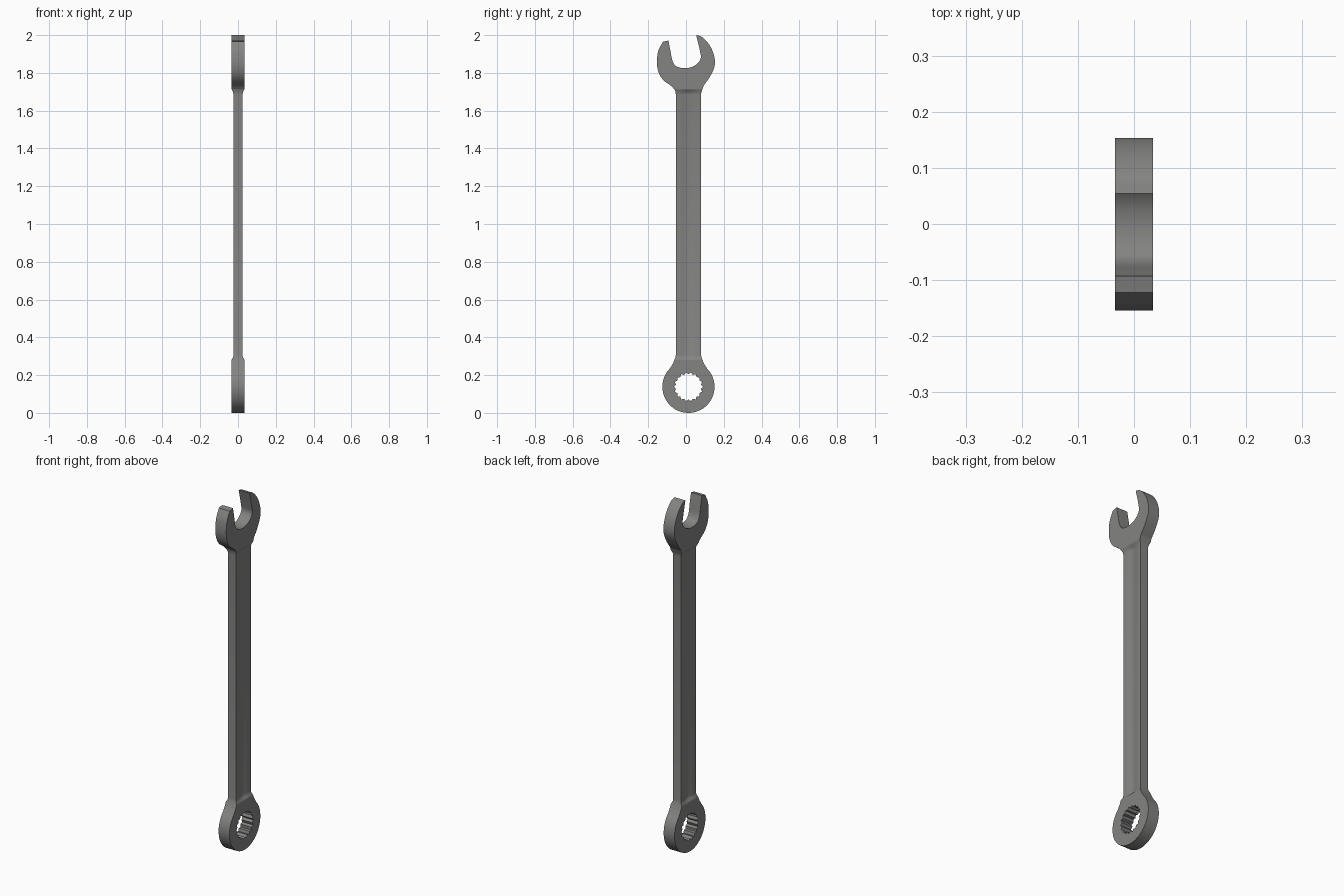
import bpy, bmesh, math
from mathutils import Vector, Matrix

if "Cube" in bpy.data.objects:
    bpy.data.objects.remove(bpy.data.objects["Cube"])

steel = bpy.data.materials.new("grey steel")
steel.use_nodes = True
GREY = (0.23, 0.23, 0.225, 1)
steel.diffuse_color = GREY
steel.node_tree.nodes["Principled BSDF"].inputs["Base Color"].default_value = GREY

MID = 0.013      # y of the handle's centre line
HEAD = 0.034     # half thickness of both heads


def smooth_path(points, steps=6):
    """Smooth open curve through the given points."""
    p = [Vector(q) for q in points]
    p = [2 * p[0] - p[1]] + p + [2 * p[-1] - p[-2]]
    out = []
    for a, b, c, d in zip(p, p[1:], p[2:], p[3:]):
        for i in range(steps):
            t = i / steps
            out.append(0.5 * (2 * b + (c - a) * t + (2 * a - 5 * b + 4 * c - d) * t * t
                              + (3 * b - a - 3 * c + d) * t ** 3))
    return out + [p[-2]]


def finish(name, mesh, angle=35):
    mesh.materials.clear()
    mesh.materials.append(steel)
    obj = bpy.data.objects.new(name, mesh)
    bpy.context.collection.objects.link(obj)
    bpy.ops.object.select_all(action='DESELECT')
    obj.select_set(True)
    bpy.context.view_layer.objects.active = obj
    bpy.ops.object.shade_smooth_by_angle(angle=math.radians(angle))
    return obj


def plate(name, outlines):
    """Thick plate from (y, z) outlines; later outlines are holes."""
    curve = bpy.data.curves.new(name + " outline", 'CURVE')
    curve.dimensions = '2D'
    curve.fill_mode = 'BOTH'
    curve.extrude = HEAD
    for pts in outlines:
        spline = curve.splines.new('POLY')
        spline.points.add(len(pts) - 1)
        for point, (y, z) in zip(spline.points, pts):
            point.co = (y, z, 0, 1)
        spline.use_cyclic_u = True
    temp = bpy.data.objects.new(name + " temp", curve)
    bpy.context.collection.objects.link(temp)
    bpy.context.view_layer.update()
    mesh = bpy.data.meshes.new_from_object(temp.evaluated_get(bpy.context.evaluated_depsgraph_get()))
    bpy.data.objects.remove(temp)
    bpy.data.curves.remove(curve)
    mesh.transform(Matrix(((0, 0, 1, 0), (1, 0, 0, 0), (0, 1, 0, 0), (0, 0, 0, 1))))
    bm = bmesh.new()
    bm.from_mesh(mesh)
    bmesh.ops.remove_doubles(bm, verts=bm.verts, dist=0.0001)
    bmesh.ops.recalc_face_normals(bm, faces=bm.faces)
    bm.to_mesh(mesh)
    bm.free()
    return finish(name, mesh)


# Open jaw: outer left, inner throat, outer right
left = smooth_path([(-0.064, 1.715), (-0.08, 1.732), (-0.118, 1.76), (-0.143, 1.797),
                    (-0.154, 1.85), (-0.147, 1.915), (-0.122, 1.965)])
throat = smooth_path([(-0.093, 1.971), (-0.083, 1.92), (-0.071, 1.862), (-0.048, 1.833),
                      (0, 1.825), (0.045, 1.838), (0.077, 1.873), (0.073, 1.92), (0.054, 2.0)])
right = smooth_path([(0.054, 2.0), (0.088, 1.988), (0.127, 1.943), (0.15, 1.885),
                     (0.15, 1.83), (0.122, 1.772), (0.093, 1.732), (0.085, 1.715)])
plate("open_jaw", [left + throat + right[1:]])

# Ring head with toothed hole
CZ = 0.138
ring = [(MID + 0.138 * math.cos(a), CZ + 0.138 * math.sin(a))
        for a in (math.radians(135 + 270 * i / 54) for i in range(55))]
neck = smooth_path([(0.098, CZ + 0.098), (0.083, 0.26), (0.074, 0.28)], 4)[1:]
ring += [(MID + w, z) for w, z in neck] + [(MID - w, z) for w, z in reversed(neck)]
TEETH = 18
hole = []
for i in range(TEETH * 2):
    a = math.pi * i / TEETH
    r = 0.067 if i % 2 else 0.077
    hole.append((MID + r * math.cos(a), CZ + r * math.sin(a)))
plate("ring_head", [ring, hole])

# Handle: shallow groove on both faces, flaring into the heads
rows = [(0.262, HEAD, 0.082, 0), (0.28, HEAD, 0.074, 0), (0.286, 0.031, 0.072, 0.3),
        (0.294, 0.026, 0.069, 0.8), (0.306, 0.024, 0.067, 1),
        (1.685, 0.024, 0.067, 1), (1.697, 0.026, 0.068, 0.8), (1.707, 0.031, 0.071, 0.3),
        (1.715, HEAD, 0.0745, 0), (1.73, HEAD, 0.08, 0)]
SIDE = 16
bm = bmesh.new()
loops = []
for z, thick, wide, groove in rows:
    loop = []
    for sign in (1, -1):
        for i in range(SIDE + 1):
            t = sign * (2 * i / SIDE - 1)
            dip = 0.007 * groove * (0.5 + 0.5 * math.cos(math.pi * min(1, abs(t) / 0.8)))
            loop.append(bm.verts.new((sign * (thick - dip), MID + wide * t, z)))
    loops.append(loop)
count = len(loops[0])
for low, high in zip(loops, loops[1:]):
    for i in range(count):
        j = (i + 1) % count
        bm.faces.new((low[i], low[j], high[j], high[i]))
bm.faces.new(loops[0])
bm.faces.new(loops[-1])
bmesh.ops.recalc_face_normals(bm, faces=bm.faces)
handle_mesh = bpy.data.meshes.new("handle")
bm.to_mesh(handle_mesh)
bm.free()
finish("handle", handle_mesh, 50)
